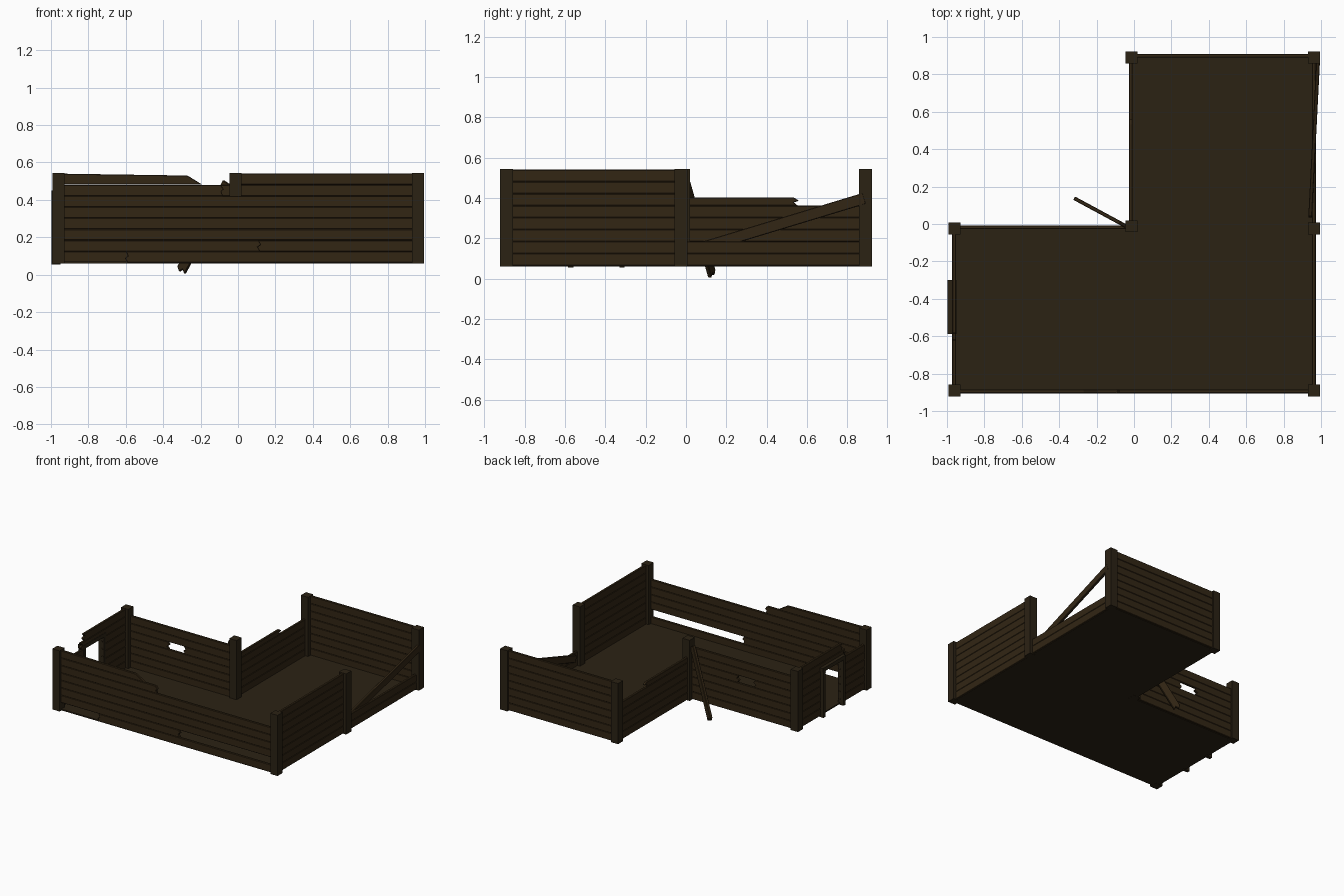
import bpy, bmesh, random
from mathutils import Vector

if "Cube" in bpy.data.objects:
    bpy.data.objects.remove(bpy.data.objects["Cube"])

random.seed(4)
X, Y, Z = Vector((1, 0, 0)), Vector((0, 1, 0)), Vector((0, 0, 1))
BASE, ROW = 0.065, 0.0594


def material(name, rgb):
    m = bpy.data.materials.new(name)
    m.diffuse_color = (*rgb, 1)
    m.use_nodes = True
    m.node_tree.nodes["Principled BSDF"].inputs["Base Color"].default_value = m.diffuse_color
    return m


WALL = material("old_wood", (0.032, 0.019, 0.007))
DARK = material("dark_wood", (0.024, 0.016, 0.007))


def prism(name, pts, origin, u, v, thick, mat=WALL, bevel=0.003):
    """Extrude a 2D outline lying in the u/v plane, centred on its thickness."""
    n = u.cross(v).normalized()
    bm = bmesh.new()
    o = Vector(origin)
    a = [bm.verts.new(o + u * s + v * t - n * thick / 2) for s, t in pts]
    b = [bm.verts.new(o + u * s + v * t + n * thick / 2) for s, t in pts]
    bm.faces.new(a[::-1])
    bm.faces.new(b)
    for i in range(len(pts)):
        j = (i + 1) % len(pts)
        bm.faces.new((a[i], a[j], b[j], b[i]))
    bmesh.ops.recalc_face_normals(bm, faces=bm.faces)
    me = bpy.data.meshes.new(name)
    bm.to_mesh(me)
    bm.free()
    me.materials.append(mat)
    ob = bpy.data.objects.new(name, me)
    bpy.context.collection.objects.link(ob)
    if bevel:
        mod = ob.modifiers.new("worn_edges", 'BEVEL')
        mod.width, mod.segments = bevel, 1
    return ob


def outline(s0, s1, z0, z1, jag0=False, jag1=False):
    """Plank outline with optionally splintered ends."""
    r = lambda: random.uniform(0.008, 0.022)
    h = z1 - z0
    right = [(s1, z0), (s1 - r(), z0 + h * .4), (s1 + .005, z0 + h * .6), (s1 - r(), z1)] if jag1 else [(s1, z0), (s1, z1)]
    left = [(s0, z1), (s0 + r(), z0 + h * .6), (s0 - .005, z0 + h * .4), (s0 + r(), z0)] if jag0 else [(s0, z1), (s0, z0)]
    return right + left


def wall(name, axis, at, s0, s1, rows=8, special=None):
    """Stack of planks; special maps a row to its (start, end) pieces."""
    origin, u = ((0, at, 0), X) if axis == 'x' else ((at, 0, 0), Y)
    special = special or {}
    for i in range(rows):
        z0 = BASE + i * ROW
        for a, b in special.get(i, [(s0, s1)]):
            prism(f"{name}_plank", outline(a, b, z0, z0 + ROW, a > s0, b < s1),
                  origin, u, Z, 0.02)


def box(name, lo, hi, mat=WALL):
    prism(name, [(lo[0], lo[1]), (hi[0], lo[1]), (hi[0], hi[1]), (lo[0], hi[1])],
          (0, 0, (lo[2] + hi[2]) / 2), X, Y, hi[2] - lo[2], mat, 0)


# L-shaped floor
prism("floor", [(-.965, -.9), (.965, -.9), (.965, .9), (-.02, .9), (-.02, -.02), (-.965, -.02)],
      (0, 0, .066), X, Y, .01, DARK, 0)

# Corner posts
for x, y in [(-.96, -.89), (.962, -.89), (.962, -.025), (.962, .89),
             (-.014, .89), (-.014, -.012), (-.96, -.025)]:
    box("corner_post", (x - .032, y - .032, .06), (x + .032, y + .032, .543), DARK)

# Front wall: gaps low down, right side broken off near the top
wall("front_wall", 'x', -.895, -.935, .935, 7,
     {0: [(-.6, .935)], 1: [(-.935, .12)], 6: [(-.935, -.08)]})
prism("front_wall_top_plank", [(-.935, .481), (-.19, .481), (-.27, .53), (-.935, .54)],
      (0, -.895, 0), X, Z, .02)

# Right wall: front section whole, rear section mostly fallen
wall("right_wall", 'y', .962, -.86, -.05)
wall("right_rear_wall", 'y', .962, .005, .86, 2)

# Back wall and inner walls
wall("back_wall", 'x', .9, .015, .935)
wall("inner_side_wall", 'y', -.018, .01, .86, 5)
prism("inner_side_wall_top_plank", outline(.01, .555, BASE + 5 * ROW, .402, False, True),
      (-.018, 0, 0), Y, Z, .02)
wall("inner_back_wall", 'x', -.018, -.935, -.04, 7, {4: [(-.935, -.59), (-.46, -.04)]})

# Left wall with doorway and broken upper planks
door = [(-.86, -.56), (-.33, -.05)]
rows = {i: door for i in range(6)}
rows.update({6: [(-.62, -.05)], 7: [(-.585, -.05)]})
wall("left_wall", 'y', -.962, -.86, -.05, 8, rows)

# Door frame
for y in (-.572, -.318):
    box("door_jamb", (-.998, y - .013, .055), (-.95, y + .013, .42), DARK)
box("door_lintel", (-.998, -.588, .42), (-.95, -.3, .45), DARK)


def loose_plank(name, a, b, width):
    a, b = Vector(a), Vector(b)
    u = (b - a).normalized()
    side = u.cross(Z).normalized()
    v = side.cross(u).normalized()
    prism(name, outline(0, (b - a).length, -width / 2, width / 2, False, True), a, u, v, .02)


# Fallen planks
loose_plank("fallen_side_plank", (.985, .885, .398), (.942, .04, .142), .056)
loose_plank("leaning_plank", (-.055, -.005, .49), (-.305, .13, .018), .058)
